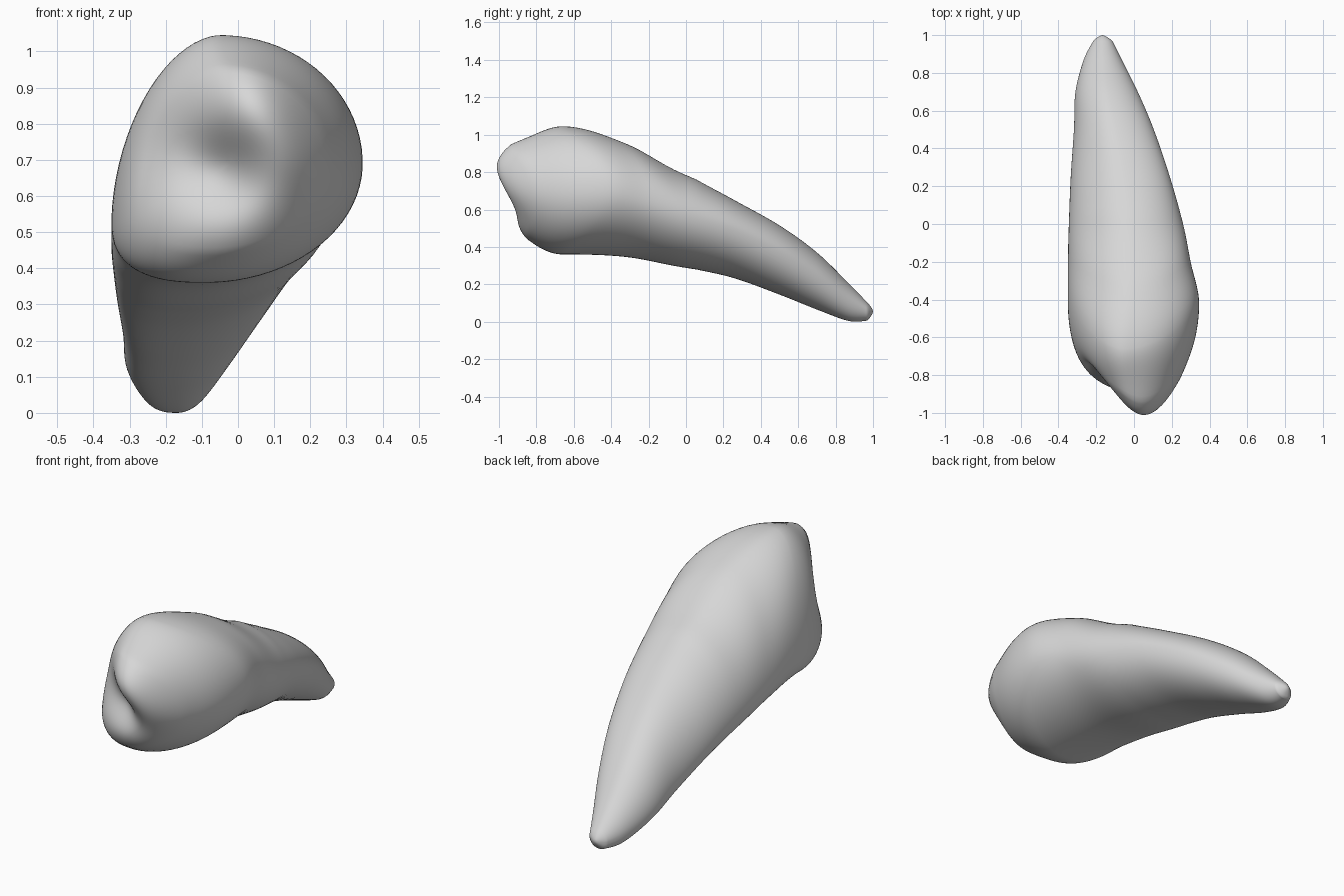
import bpy
import bmesh
import math
from mathutils import Vector

cube = bpy.data.objects.get("Cube")
if cube:
    bpy.data.objects.remove(cube, do_unlink=True)

SIDES = 80        # vertices around each ring
STEPS = 8         # rings between neighbouring sections
CAP_RINGS = 32    # rings across the chewing surface
CAP_CENTRE = Vector((-0.02, 0.69))
CAP_FRONT = -0.868

# Sections: y, left point (x, z), right point, top point, bottom point
SECTIONS = [
    (-.42, -.35, .53, .345, .69, -.05, 1.045, -.09, .36),
    (-.2, -.35, .46, .3, .64, -.01, .955, -.13, .347),
    (0, -.345, .41, .26, .575, -.02, .795, -.15, .292),
    (.25, -.335, .33, .19, .5, -.05, .655, -.17, .235),
    (.5, -.318, .23, .105, .38, -.1, .515, -.18, .145),
    (.7, -.31, .15, .02, .25, -.14, .37, -.18, .065),
    (.87, -.266, .08, -.065, .12, -.16, .205, -.17, .004),
    (.97, -.215, .05, -.115, .06, -.165, .102, -.17, .006),
]
# Guide in front of the rim, so that the rim runs straight into the cap
GUIDE = (-.64,) + SECTIONS[1][1:]

# Roundness of each quarter, by (right, top): 2 is an ellipse, more is squarer
ROUNDNESS = {(True, True): 2, (False, True): 1.8,
             (False, False): 2.6, (True, False): 2}

# Relief of the chewing surface: x, z, height, spread
RELIEF = [
    (.05, .84, .145, .115),    # main cusp
    (.01, .97, .03, .08),      # shoulder above the main cusp
    (.01, .53, .05, .12),      # small cusp
    (.15, .7, .045, .09),      # ridge joining the cusps
    (-.04, .67, -.06, .075),   # central pit
    (-.19, .72, -.05, .11),    # side notch
]


def catmull(a, b, c, d, t):
    return 0.5 * (2 * b + (c - a) * t + (2 * a - 5 * b + 4 * c - d) * t ** 2
                  + (3 * b - a - 3 * c + d) * t ** 3)


def section_at(i, t):
    keys = [GUIDE] + SECTIONS + SECTIONS[-1:]
    return [catmull(*values, t) for values in zip(*keys[i:i + 4])]


def ring_points(section):
    """Four rounded quarters joined at the extreme points."""
    y, xl, zl, xr, zr, xt, zt, xb, zb = section
    bow = 0.24 * min(max((0.05 - y) / 0.47, 0), 1)
    points = []
    for k in range(SIDES):
        a = math.tau * (k + 0.5) / SIDES
        c, s = math.cos(a), math.sin(a)
        side_x, side_z = (xr, zr) if c >= 0 else (xl, zl)
        pole_x, pole_z = (xt, zt) if s >= 0 else (xb, zb)
        power = 2 / ROUNDNESS[c >= 0, s >= 0]
        x = pole_x + abs(c) ** power * (side_x - pole_x)
        z = side_z + abs(s) ** power * (pole_z - side_z)
        points.append(Vector((x, y - bow * s * s, z)))
    return points


def cap_points(rim, scale):
    """Shrink the rim towards the middle over a dome with cusps."""
    dome = math.sqrt(1 - scale ** 3)
    fade = min(1, 4 * (1 - scale))
    points = []
    for p in rim:
        x = CAP_CENTRE.x + scale * (p.x - CAP_CENTRE.x)
        z = CAP_CENTRE.y + scale * (p.z - CAP_CENTRE.y)
        relief = sum(h * math.exp(-((x - cx) ** 2 + (z - cz) ** 2) / (2 * w * w))
                     for cx, cz, h, w in RELIEF)
        y = p.y + (CAP_FRONT - p.y) * dome - relief * fade
        points.append(Vector((x, y, z)))
    return points


# Rings from the middle of the chewing surface to the rounded root tip
rim = ring_points(SECTIONS[0])
rings = [cap_points(rim, math.sin(math.pi / 2 * k / CAP_RINGS))
         for k in range(1, CAP_RINGS)]
for i in range(len(SECTIONS) - 1):
    rings += [ring_points(section_at(i, t / STEPS)) for t in range(STEPS)]
end = ring_points(SECTIONS[-1])
tip = Vector((-0.168, 1.0, 0.055))
rings.append(end)
for scale in (0.8, 0.5, 0.25):
    ring = [tip + scale * (p - tip) for p in end]
    for p in ring:
        p.y = 0.97 + 0.03 * (1 - scale ** 1.5)
    rings.append(ring)

# Skin the rings and close both ends
bm = bmesh.new()
loops = [[bm.verts.new(p) for p in ring] for ring in rings]
for a, b in zip(loops, loops[1:]):
    for k in range(SIDES):
        n = (k + 1) % SIDES
        bm.faces.new((a[k], a[n], b[n], b[k]))
middle = bm.verts.new(cap_points(rim[:1], 0)[0])
point = bm.verts.new(tip)
for k in range(SIDES):
    n = (k + 1) % SIDES
    bm.faces.new((middle, loops[0][n], loops[0][k]))
    bm.faces.new((point, loops[-1][k], loops[-1][n]))
bmesh.ops.recalc_face_normals(bm, faces=bm.faces)

mesh = bpy.data.meshes.new("tooth")
bm.to_mesh(mesh)
bm.free()
for face in mesh.polygons:
    face.use_smooth = True
tooth = bpy.data.objects.new("tooth", mesh)
bpy.context.collection.objects.link(tooth)

# Plain pale grey enamel
enamel = bpy.data.materials.new("pale_grey")
enamel.use_nodes = True
colour = (0.68, 0.68, 0.68, 1)
enamel.diffuse_color = colour
enamel.node_tree.nodes["Principled BSDF"].inputs["Base Color"].default_value = colour
mesh.materials.append(enamel)
